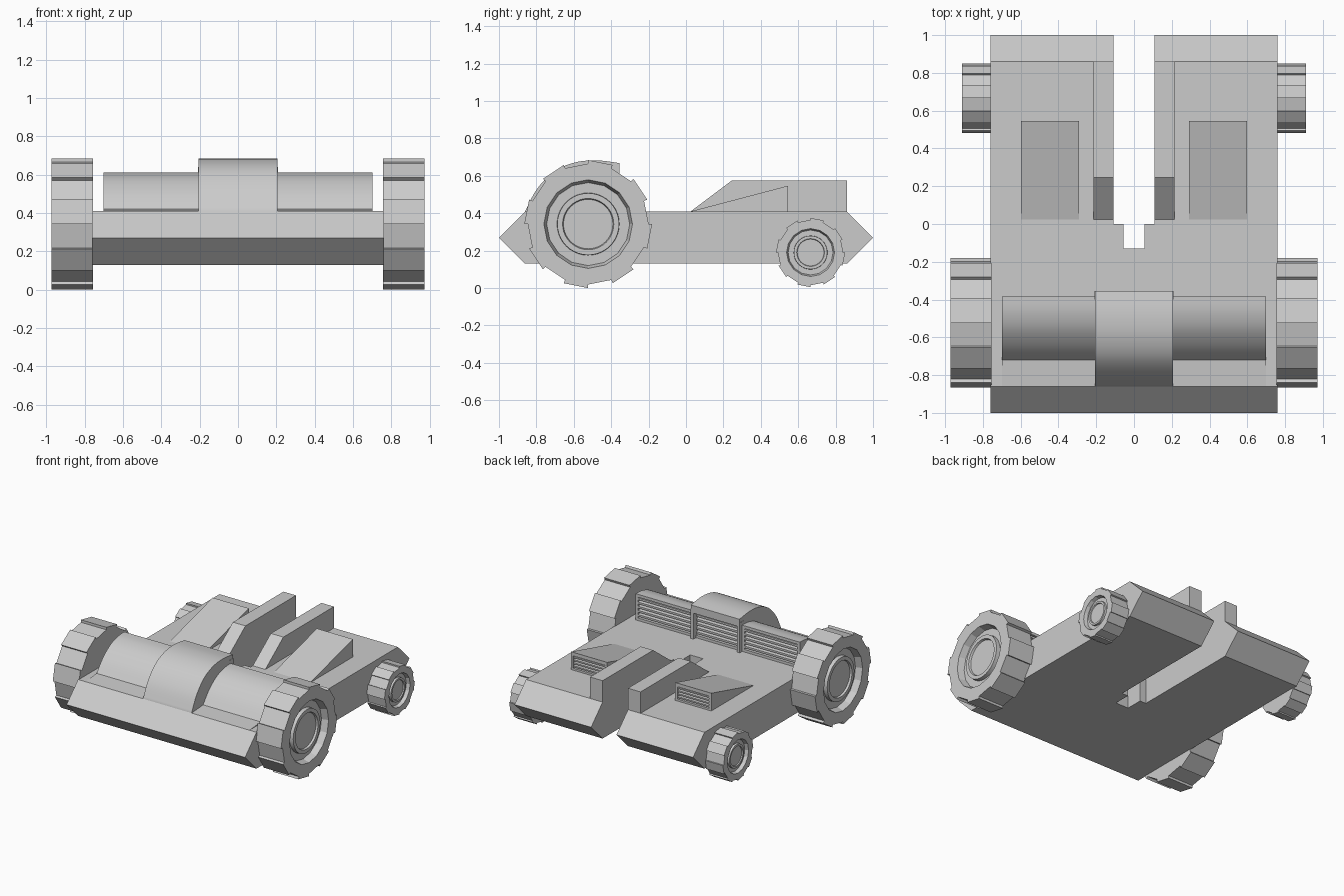
import bpy, bmesh, math

if "Cube" in bpy.data.objects:
    bpy.data.objects.remove(bpy.data.objects["Cube"])


def finish(name, bm, smooth=False):
    bmesh.ops.remove_doubles(bm, verts=bm.verts, dist=1e-5)
    bmesh.ops.recalc_face_normals(bm, faces=bm.faces)
    me = bpy.data.meshes.new(name)
    bm.to_mesh(me)
    bm.free()
    ob = bpy.data.objects.new(name, me)
    bpy.context.collection.objects.link(ob)
    bpy.ops.object.select_all(action='DESELECT')
    ob.select_set(True)
    bpy.context.view_layer.objects.active = ob
    if smooth:
        bpy.ops.object.shade_smooth_by_angle(angle=math.radians(30))
    return ob


def add_prism(bm, pts, a, b, axis='X'):
    """Extrude a (y, z) profile along x, or an (x, y) profile along z."""
    def place(p, t):
        return (t, *p) if axis == 'X' else (*p, t)
    lo = [bm.verts.new(place(p, a)) for p in pts]
    hi = [bm.verts.new(place(p, b)) for p in pts]
    bm.faces.new(lo)
    bm.faces.new(hi)
    for i in range(len(pts)):
        j = (i + 1) % len(pts)
        bm.faces.new((lo[i], lo[j], hi[j], hi[i]))


def prism(name, pts, a, b, axis='X', smooth=False):
    bm = bmesh.new()
    add_prism(bm, pts, a, b, axis)
    return finish(name, bm, smooth)


def cut(ob, cutter):
    cutter.hide_render = True
    m = ob.modifiers.new('cut', 'BOOLEAN')
    m.object, m.operation, m.solver = cutter, 'DIFFERENCE', 'EXACT'
    bpy.context.view_layer.objects.active = ob
    bpy.ops.object.modifier_apply(modifier='cut')
    bpy.data.objects.remove(cutter)


def vent(ob, x0, x1, y0, y1, z0, z1, n):
    """Recess the rear face of a housing and fill it with tilted slats."""
    cut(ob, prism('vent_cutter', [(y0, z0), (y1 + .05, z0), (y1 + .05, z1), (y0, z1)], x0, x1))
    bm = bmesh.new()
    step = (z1 - z0) / n
    for i in range(n):
        z, t = z0 + step * (i + .3), step * .45
        add_prism(bm, [(y0, z + step * .25), (y1 - .005, z),
                       (y1 - .005, z + t), (y0, z + t + step * .25)], x0, x1)
    finish(ob.name + '_slats', bm)


def spline(pts, n=5):
    """Smooth curve through a few profile points."""
    p = [pts[0]] + pts + [pts[-1]]
    out = []
    for i in range(1, len(p) - 2):
        for k in range(n):
            t = k / n
            out.append(tuple(.5 * (2 * b + (c - a) * t + (2 * a - 5 * b + 4 * c - d) * t * t
                             + (3 * b - a - 3 * c + d) * t ** 3)
                             for a, b, c, d in zip(*p[i - 1:i + 3])))
    return out + [pts[-1]]


def lathe(name, rings, cy, cz, s, smooth):
    """rings: list of (x, [(radius, angle), ...]); both ends are capped."""
    bm = bmesh.new()
    loops = [[bm.verts.new((s * x, cy - r * math.cos(a), cz + r * math.sin(a)))
              for r, a in ring] for x, ring in rings]
    n = len(loops[0])
    for p, q in zip(loops, loops[1:]):
        for i in range(n):
            bm.faces.new((p[i], p[(i + 1) % n], q[(i + 1) % n], q[i]))
    bm.faces.new(loops[0])
    bm.faces.new(loops[-1])
    return finish(name, bm, smooth)


def wheel(name, R, cy, cz, x0, x1, s):
    k = R / .342
    tread, flat = [], []
    for i in range(16):                       # alternating raised lugs
        r = R if i % 2 == 0 else R * .945
        for a in (i, i + 1):
            ang = a * math.tau / 16
            tread.append((r, ang))
            flat.append((1, ang))

    def ring(r):
        return [(r * k * f, a) for f, a in flat]
    lathe(name + '_tire', [(x0, tread), (x1, tread), (x1, ring(.237)),
                           (x1 - .05 * k, ring(.222))], cy, cz, s, False)

    def circle(r):
        return [(r * k, i * math.tau / 40) for i in range(40)]
    lathe(name + '_hub', [(x1 - .07 * k, circle(.168)), (x1 - .02 * k, circle(.165)),
                          (x1 - .02 * k, circle(.137)), (x1 - .035 * k, circle(.132))],
          cy, cz, s, True)


# Chassis wedge with stepped rear slot
chassis = prism('chassis', [(-1, .27), (-.86, .41), (.86, .41), (1, .27),
                            (.86, .13), (-.86, .13)], -.76, .76)
cut(chassis, prism('slot_cutter', [(-.055, -.13), (.055, -.13), (.055, 0), (.108, 0),
                                   (.108, 1.1), (-.108, 1.1), (-.108, 0), (-.055, 0)],
                   0, .6, 'Z'))

# Curved central hood with rear vent
arch = spline([(-.86, .41), (-.80, .525), (-.71, .62), (-.60, .67), (-.48, .683), (-.355, .668)])
hood = prism('center_hood', arch + [(-.355, .61), (-.385, .61), (-.385, .405), (-.86, .405)],
             -.207, .207, smooth=True)
vent(hood, -.185, .185, -.44, -.385, .43, .595, 5)

side_arch = spline([(-.72, .42), (-.65, .505), (-.56, .573), (-.47, .605), (-.385, .612)])
for s, side in ((1, 'right'), (-1, 'left')):
    # Curved side hoods with a thin sill in front
    x0, x1 = sorted((s * .207, s * .7))
    h = prism(side + '_hood', [(-.86, .41)] + side_arch + [(-.385, .405), (-.86, .405)],
              x0, x1, smooth=True)
    vent(h, x0 + .02, x1 - .02, -.43, -.385, .43, .59, 5)
    # Posts framing the central vent
    p0, p1 = sorted((s * .185, s * .209))
    prism(side + '_vent_post', [(-.40, .405), (-.355, .405), (-.355, .64), (-.40, .64)], p0, p1)
    # Rear fins beside the slot
    f0, f1 = sorted((s * .108, s * .215))
    prism(side + '_fin', [(.025, .41), (.245, .575), (.86, .575), (.86, .40), (.025, .40)], f0, f1)
    # Wedge scoops with vents at the rear
    w0, w1 = sorted((s * .29, s * .597))
    w = prism(side + '_scoop', [(.025, .41), (.545, .547), (.545, .40), (.025, .40)], w0, w1)
    vent(w, w0 + .018, w1 - .018, .495, .545, .425, .52, 4)
    # Wheels
    wheel(side + '_front_wheel', .342, -.523, .342, .755, .972, s)
    wheel(side + '_rear_wheel', .185, .666, .19, .755, .91, s)
